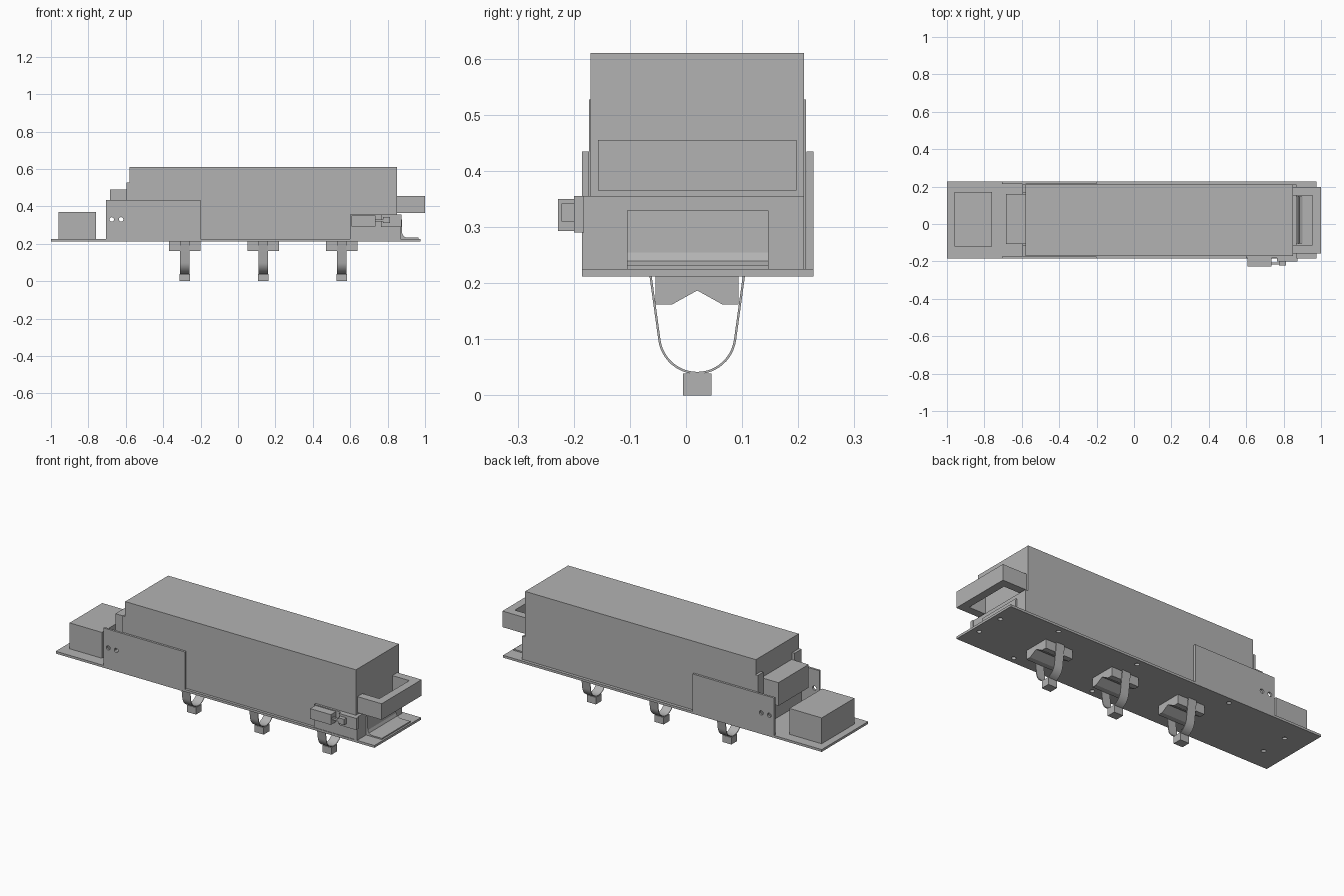
import bpy, bmesh, math
from mathutils import Matrix, Vector

old = bpy.data.objects.get("Cube")
if old:
    bpy.data.objects.remove(old, do_unlink=True)

grey = bpy.data.materials.new("plain grey")
grey.use_nodes = True
colour = (0.45, 0.45, 0.45, 1)
grey.diffuse_color = colour
grey.node_tree.nodes["Principled BSDF"].inputs["Base Color"].default_value = colour

MID = 0.02          # centre line of the body across its width
FLOOR = 0.225       # top of the base plate


def finish(name, bm):
    bmesh.ops.recalc_face_normals(bm, faces=bm.faces)
    mesh = bpy.data.meshes.new(name)
    bm.to_mesh(mesh)
    bm.free()
    mesh.materials.append(grey)
    obj = bpy.data.objects.new(name, mesh)
    bpy.context.collection.objects.link(obj)
    return obj


def prism(name, points, depth):
    """Extrude a closed outline of 3D points along a depth vector."""
    bm = bmesh.new()
    face = bm.faces.new([bm.verts.new(p) for p in points])
    ext = bmesh.ops.extrude_face_region(bm, geom=[face], use_keep_orig=True)
    moved = [g for g in ext["geom"] if isinstance(g, bmesh.types.BMVert)]
    bmesh.ops.translate(bm, verts=moved, vec=Vector(depth))
    return finish(name, bm)


def box(name, x, y, z):
    outline = [(x[0], y[0], z[0]), (x[1], y[0], z[0]), (x[1], y[1], z[0]), (x[0], y[1], z[0])]
    return prism(name, outline, (0, 0, z[1] - z[0]))


def along_x(name, yz, x0, x1):
    return prism(name, [(x0, y, z) for y, z in yz], (x1 - x0, 0, 0))


def drill(obj, centres, axis, radius=0.012):
    """Cut round holes through obj along the y or z axis."""
    turn = Matrix.Rotation(math.radians(90 if axis == "y" else 0), 4, "X")
    bm = bmesh.new()
    for c in centres:
        bmesh.ops.create_cone(bm, cap_ends=True, segments=20, radius1=radius, radius2=radius,
                              depth=0.06, matrix=Matrix.Translation(c) @ turn)
    cutter = finish("hole_cutter", bm)
    cutter.hide_render = True
    mod = obj.modifiers.new("holes", "BOOLEAN")
    mod.operation = "DIFFERENCE"
    mod.solver = "EXACT"
    mod.object = cutter
    bpy.context.view_layer.objects.active = obj
    bpy.ops.object.modifier_apply(modifier=mod.name)
    bpy.data.objects.remove(cutter, do_unlink=True)


# Base plate with mounting holes
base = box("base_plate", (-1, 0.975), (-0.185, 0.227), (0.212, FLOOR))
holes = [(x, MID + s * 0.08, 0.218) for x in (-0.875, 0.935) for s in (-1, 1)]
holes += [(x, MID + s * 0.17, 0.218) for x in (-0.445, 0.14, 0.64) for s in (-1, 1)]
drill(base, holes, "z")

# Main housing and the two blocks at the rear end
box("main_housing", (-0.58, 0.85), (-0.17, 0.21), (FLOOR, 0.61))
box("end_block", (-0.96, -0.76), (-0.12, 0.17), (FLOOR, 0.37))
box("connector_block", (-0.685, -0.58), (-0.107, 0.16), (0.36, 0.49))

# Notched upright behind the connector
along_x("notched_upright", [(-0.173, FLOOR), (0.214, FLOOR), (0.214, 0.527), (0.165, 0.527),
                            (0.165, 0.36), (-0.112, 0.36), (-0.112, 0.527), (-0.173, 0.527)],
        -0.595, -0.58)

# Side cheeks, each with two holes
for name, y0, y1 in (("right_cheek", -0.185, -0.173), ("left_cheek", 0.215, 0.227)):
    cheek = box(name, (-0.705, -0.2), (y0, y1), (FLOOR, 0.435))
    drill(cheek, [(x, (y0 + y1) / 2, 0.33) for x in (-0.675, -0.625)], "y")

# Carrying handle: a U in plan
prism("handle", [(0.85, -0.157, 0.365), (1, -0.157, 0.365), (1, 0.197, 0.365), (0.85, 0.197, 0.365),
                 (0.85, 0.152, 0.365), (0.955, 0.152, 0.365), (0.955, -0.112, 0.365),
                 (0.85, -0.112, 0.365)], (0, 0, 0.09))

# End plate with its side return, and an angle bracket in front of it
box("end_plate", (0.85, 0.868), (-0.185, 0.21), (FLOOR, 0.355))
box("end_plate_return", (0.6, 0.85), (-0.182, -0.17), (FLOOR, 0.355))
prism("angle_bracket", [(x, -0.105, z) for x, z in
                        ((0.868, 0.33), (0.868, FLOOR), (0.965, FLOOR), (0.965, 0.232),
                         (0.9, 0.232), (0.885, 0.24), (0.878, 0.255), (0.876, 0.33))],
      (0, 0.252, 0))

# Toggle latch on the front side
box("latch_body", (0.607, 0.735), (-0.228, -0.18), (0.293, 0.35))
box("latch_rod", (0.735, 0.79), (-0.217, -0.205), (0.318, 0.33))
box("latch_fork", (0.775, 0.813), (-0.222, -0.2), (0.31, 0.342))
box("latch_keeper", (0.765, 0.873), (-0.2, -0.182), (0.29, 0.355))


def strap_line(radius, top):
    """Half-round strap line with two straight legs up to the base plate."""
    angles = [math.radians(188 + 164 * k / 24) for k in range(25)]
    arc = [(MID + radius * math.cos(a), 0.108 + radius * math.sin(a)) for a in angles]
    return [(MID - top, 0.212)] + arc + [(MID + top, 0.212)]


# Three clamps below: notched block, U strap and foot
for i, x in enumerate((-0.285, 0.135, 0.555), 1):
    along_x(f"clamp_block_{i}", [(MID - 0.074, 0.212), (MID - 0.074, 0.162), (MID - 0.045, 0.162),
                                 (MID, 0.187), (MID + 0.045, 0.162), (MID + 0.074, 0.162),
                                 (MID + 0.074, 0.212)], x - 0.085, x + 0.085)
    strap = along_x(f"clamp_strap_{i}", strap_line(0.07, 0.085) + strap_line(0.066, 0.081)[::-1],
                    x - 0.026, x + 0.026)
    bpy.ops.object.select_all(action="DESELECT")
    strap.select_set(True)
    bpy.context.view_layer.objects.active = strap
    bpy.ops.object.shade_smooth_by_angle(angle=math.radians(30))
    box(f"clamp_foot_{i}", (x - 0.028, x + 0.028), (MID - 0.025, MID + 0.025), (0, 0.039))
